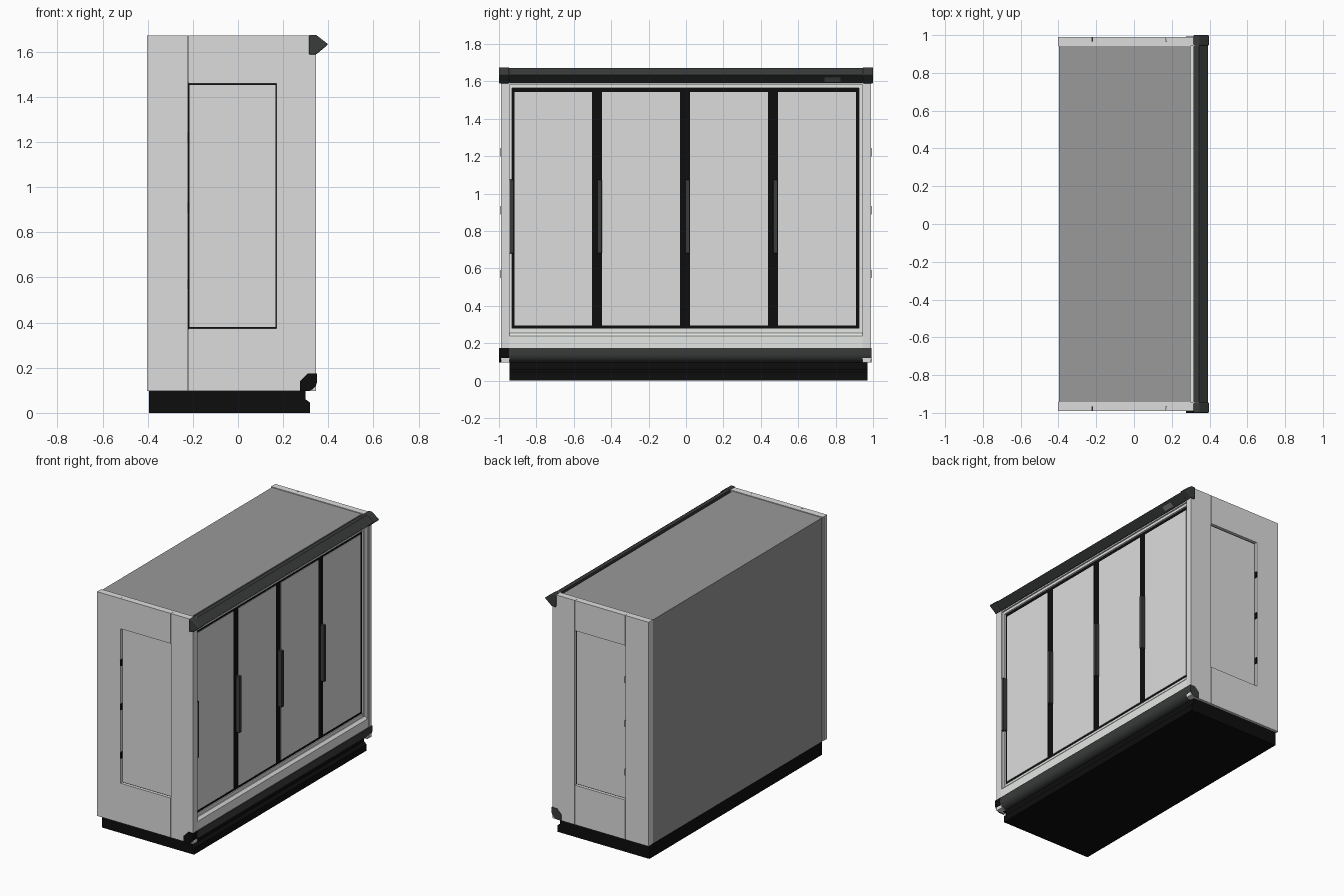
import bpy, bmesh, math
from mathutils import Vector

old = bpy.data.objects.get("Cube")
if old:
    bpy.data.objects.remove(old, do_unlink=True)


def material(name, r, g, b):
    m = bpy.data.materials.new(name)
    m.use_nodes = True
    m.diffuse_color = (r, g, b, 1)
    m.node_tree.nodes["Principled BSDF"].inputs["Base Color"].default_value = (r, g, b, 1)
    return m


white = material("panel white", 0.72, 0.72, 0.72)
trim = material("frame white", 0.8, 0.82, 0.8)
grey = material("body grey", 0.32, 0.32, 0.32)
black = material("black", 0.004, 0.004, 0.004)
dark = material("dark grey plastic", 0.042, 0.044, 0.044)
label_grey = material("label grey", 0.2, 0.2, 0.2)


def finish(bm, name, mat, bevel=0):
    bmesh.ops.recalc_face_normals(bm, faces=bm.faces)
    me = bpy.data.meshes.new(name)
    bm.to_mesh(me)
    bm.free()
    ob = bpy.data.objects.new(name, me)
    bpy.context.collection.objects.link(ob)
    me.materials.append(mat)
    if bevel:
        mod = ob.modifiers.new("Bevel", "BEVEL")
        mod.width = bevel
        mod.segments = 3
    return ob


def box(name, mat, x, y, z, bevel=0):
    """Box from (min, max) ranges."""
    bm = bmesh.new()
    bmesh.ops.create_cube(bm, size=1)
    lo, hi = (Vector(c) for c in zip(x, y, z))
    for v in bm.verts:
        v.co = Vector([a + (b - a) * (t + 0.5) for a, b, t in zip(lo, hi, v.co)])
    return finish(bm, name, mat, bevel)


def extrude(name, mat, profile, y0, y1, bevel=0):
    """Sweep an (x, z) profile along y."""
    bm = bmesh.new()
    face = bm.faces.new([bm.verts.new((x, y0, z)) for x, z in profile])
    new = bmesh.ops.extrude_face_region(bm, geom=[face])["geom"]
    for v in new:
        if isinstance(v, bmesh.types.BMVert):
            v.co.y = y1
    return finish(bm, name, mat, bevel)


# Plinth with a notched front
extrude("plinth", black, [(-0.395, 0), (0.32, 0), (0.32, 0.045), (0.30, 0.06),
                          (0.30, 0.1), (-0.395, 0.1)], -0.945, 0.97)

# Insulated body
box("body", grey, (-0.398, 0.30), (-0.945, 0.945), (0.097, 1.667))

# End walls: strips around a recessed inspection panel
TOP, BOTTOM = 1.672, 0.097
for s, side in ((-1, "right"), (1, "left")):
    def wall(name, mat, x, d, z):
        box(f"{side}_{name}", mat, x, sorted((s * d[0], s * d[1])), z)
    wall("end_core", white, (-0.402, 0.344), (0.943, 0.965), (BOTTOM, TOP))
    wall("end_back_strip", white, (-0.403, -0.2215), (0.96, 0.99), (BOTTOM, TOP))
    wall("end_front_strip", white, (0.1715, 0.345), (0.96, 0.99), (BOTTOM, TOP))
    wall("end_upper", white, (-0.22, 0.17), (0.96, 0.99), (1.46, TOP))
    wall("end_lower", white, (-0.22, 0.17), (0.96, 0.99), (BOTTOM, 0.375))
    wall("recess_gap", black, (-0.222, 0.172), (0.96, 0.968), (0.37, 1.465))
    wall("recess_panel", white, (-0.215, 0.166), (0.965, 0.974), (0.38, 1.452))
    for z in (0.57, 0.91, 1.22):
        wall("hinge", black, (-0.224, -0.216), (0.965, 0.9905), (z - 0.022, z + 0.022))

# Front frame around the doors, with a stepped sill
extrude("sill", trim, [(0.28, 0.15), (0.344, 0.15), (0.344, 0.238), (0.328, 0.255),
                       (0.322, 0.255), (0.322, 0.277), (0.28, 0.277)], -0.945, 0.945)
box("frame_header", trim, (0.28, 0.328), (-0.945, 0.945), (1.565, 1.6))
box("header_lip", trim, (0.28, 0.338), (-0.945, 0.945), (1.583, 1.6))
for y in ((-0.946, -0.93), (0.925, 0.946)):
    box("frame_jamb", trim, (0.28, 0.328), y, (0.24, 1.59))

# Doors: black surround, four panes and upright handles
box("door_surround", black, (0.28, 0.315), (-0.93, 0.925), (0.276, 1.566))
PITCH = 0.47
for i in range(4):
    y = -0.918 + PITCH * i
    box("door_pane", white, (0.30, 0.318), (y, y + 0.416), (0.295, 1.542))
    box("door_handle", dark, (0.31, 0.344), (y - 0.026, y - 0.002), (0.68, 1.075), 0.003)

# Canopy rail with larger rounded end caps
rail = [(0.315, 1.592), (0.343, 1.592), (0.393, 1.633), (0.343, 1.672), (0.315, 1.672)]
cap = [(0.315, 1.588), (0.346, 1.588), (0.4, 1.633), (0.346, 1.675), (0.315, 1.675)]
extrude("canopy_rail", dark, rail, -0.95, 0.95)
for y0, y1 in ((-1, -0.945), (0.945, 1)):
    extrude("canopy_end_cap", dark, cap, y0, y1, 0.006)

# Thin label on the lower slope of the rail
extrude("canopy_label", label_grey, [(0.351, 1.599), (0.376, 1.619), (0.379, 1.616),
                                     (0.354, 1.596)], 0.74, 0.825)

# Kick bumper with rounded lower front
bumper = [(0.31, 0.175), (0.275, 0.14), (0.275, 0.097)]
for i in range(9):
    a = math.radians(-90 + 90 * i / 8)
    bumper.append((0.305 + 0.045 * math.cos(a), 0.142 + 0.045 * math.sin(a)))
bumper.append((0.35, 0.175))
parts = [extrude("bumper", dark, bumper, -0.947, 0.942),
         extrude("bumper_right_cap", black, bumper, -1, -0.945),
         extrude("bumper_left_cap", dark, bumper, 0.94, 0.992)]
bpy.ops.object.select_all(action="DESELECT")
for ob in parts:
    ob.select_set(True)
bpy.context.view_layer.objects.active = parts[0]
bpy.ops.object.shade_smooth_by_angle(angle=math.radians(30))
